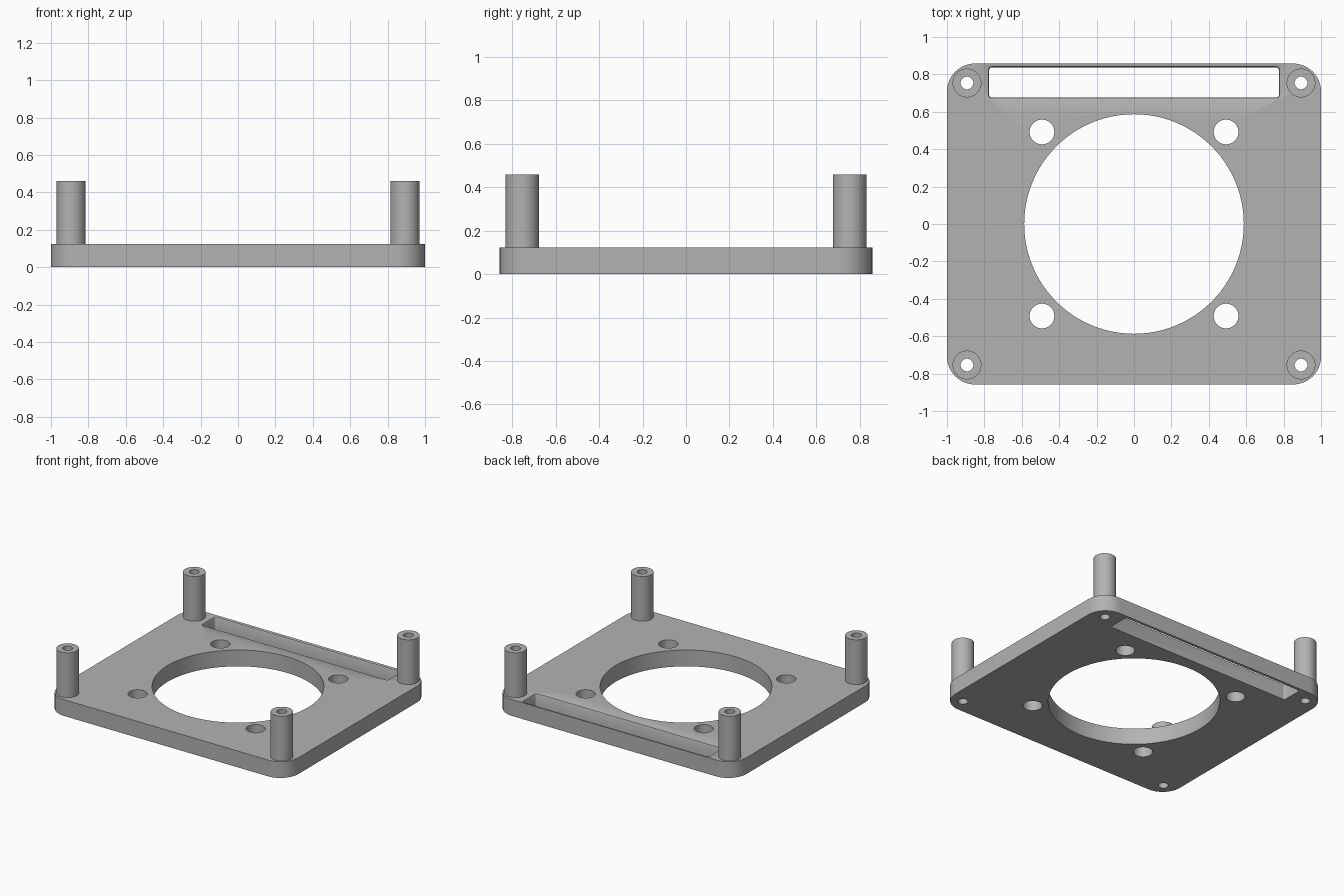
import bpy, bmesh
from math import sin, cos, pi, radians

cube = bpy.data.objects.get("Cube")
if cube:
    bpy.data.objects.remove(cube, do_unlink=True)

PLATE_TOP, POST_TOP = 0.123, 0.46
POST_X, POST_Y = 0.893, 0.754

grey = bpy.data.materials.new("plain grey")
grey.use_nodes = True
colour = (0.45, 0.45, 0.45, 1)
grey.diffuse_color = colour
grey.node_tree.nodes["Principled BSDF"].inputs["Base Color"].default_value = colour


def circle(r, n, cx=0, cy=0):
    return [(cx + r * cos(2 * pi * i / n), cy + r * sin(2 * pi * i / n)) for i in range(n)]


def rounded_rect(hx, hy, r, steps, cy=0):
    pts = []
    for q, (sx, sy) in enumerate([(1, 1), (-1, 1), (-1, -1), (1, -1)]):
        for i in range(steps + 1):
            a = (q + i / steps) * pi / 2
            pts.append((sx * (hx - r) + r * cos(a), cy + sy * (hy - r) + r * sin(a)))
    return pts


def loft(name, layers):
    """Closed solid through stacked (outline, z) layers."""
    bm = bmesh.new()
    rings = [[bm.verts.new((x, y, z)) for x, y in pts] for pts, z in layers]
    for low, high in zip(rings, rings[1:]):
        n = len(low)
        for i in range(n):
            j = (i + 1) % n
            bm.faces.new((low[i], low[j], high[j], high[i]))
    bm.faces.new(rings[0][::-1])
    bm.faces.new(rings[-1])
    mesh = bpy.data.meshes.new(name)
    bm.to_mesh(mesh)
    bm.free()
    mesh.materials.append(grey)
    obj = bpy.data.objects.new(name, mesh)
    bpy.context.collection.objects.link(obj)
    return obj


def prism(name, pts, z0, z1):
    return loft(name, [(pts, z0), (pts, z1)])


def activate(obj):
    bpy.ops.object.select_all(action='DESELECT')
    obj.select_set(True)
    bpy.context.view_layer.objects.active = obj


def cut(obj, cutter):
    cutter.hide_render = True
    mod = obj.modifiers.new("cut", 'BOOLEAN')
    mod.operation, mod.solver, mod.object = 'DIFFERENCE', 'EXACT', cutter
    activate(obj)
    bpy.ops.object.modifier_apply(modifier=mod.name)
    bpy.data.objects.remove(cutter, do_unlink=True)


def smooth(obj):
    activate(obj)
    bpy.ops.object.shade_smooth_by_angle(angle=radians(30))


# Base plate with the large round opening
plate = prism("base_plate", rounded_rect(1, 0.858, 0.15, 12), 0, PLATE_TOP)
cut(plate, prism("opening_cutter", circle(0.587, 96), -0.1, 0.3))

# Four fan screw holes and the four post bores
for sx in (-1, 1):
    for sy in (-1, 1):
        cut(plate, prism("hole_cutter", circle(0.066, 40, sx * 0.492, sy * 0.492), -0.1, 0.3))
        cut(plate, prism("bore_cutter", circle(0.034, 32, sx * POST_X, sy * POST_Y), -0.1, 0.3))

# Cable slot along the back, with softened top edge
slot = []
for inset, z in ((0, -0.1), (0, PLATE_TOP - 0.012), (0.004, PLATE_TOP - 0.004),
                 (0.012, PLATE_TOP), (0.012, 0.2)):
    slot.append((rounded_rect(0.775 + inset, 0.08 + inset, 0.015 + inset, 5, 0.757), z))
cut(plate, loft("slot_cutter", slot))
smooth(plate)

# Hollow corner posts
sides = {-1: "right", 1: "left"}
ends = {-1: "front", 1: "back"}
for sx in sides:
    for sy in ends:
        x, y = sx * POST_X, sy * POST_Y
        post = prism(f"{ends[sy]}_{sides[sx]}_post", circle(0.077, 48, x, y), PLATE_TOP, POST_TOP)
        cut(post, prism("bore_cutter", circle(0.034, 32, x, y), 0, 0.6))
        smooth(post)
